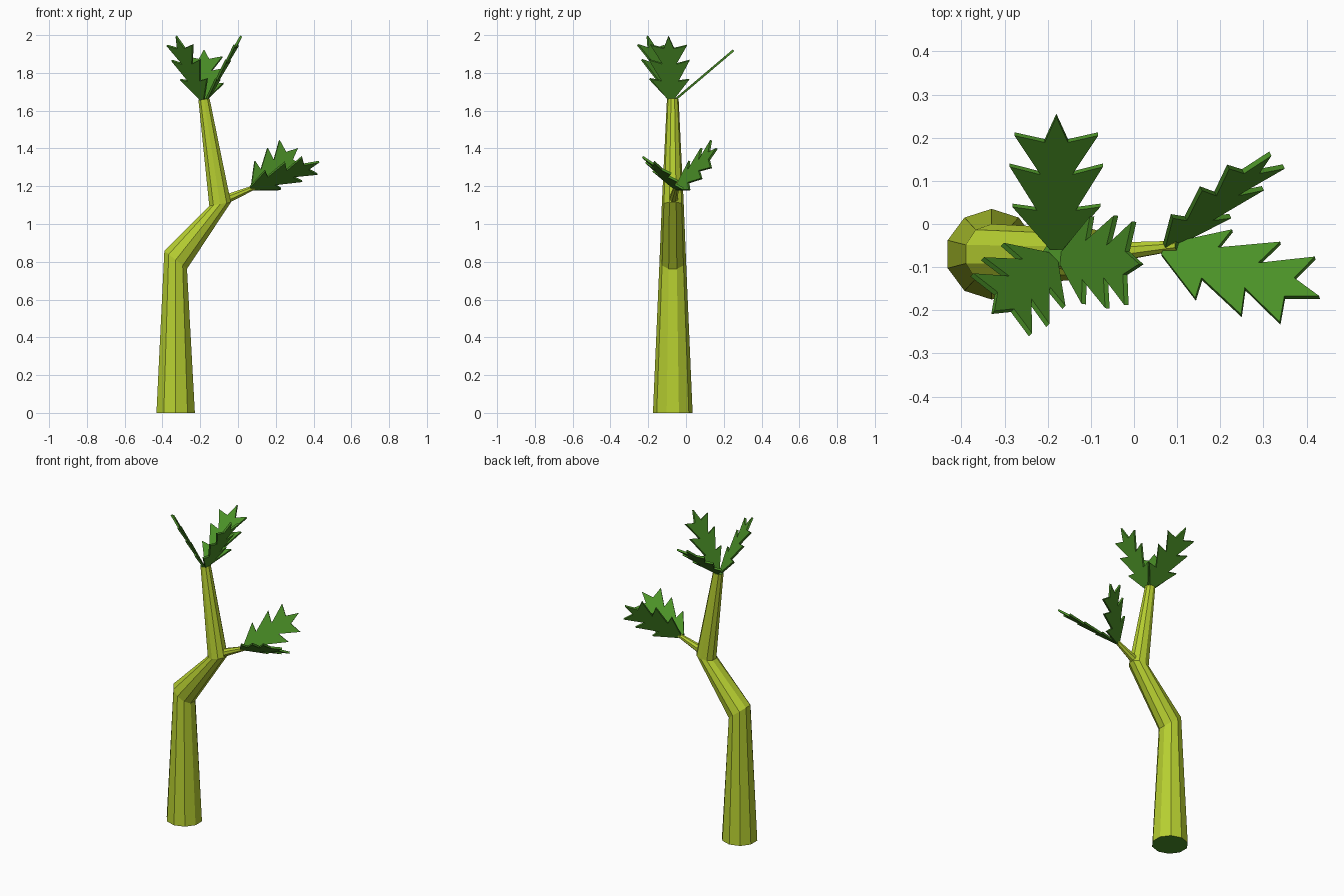
import bpy, bmesh
from math import sin, cos, pi
from mathutils import Vector

if "Cube" in bpy.data.objects:
    bpy.data.objects.remove(bpy.data.objects["Cube"])


def material(name, color):
    m = bpy.data.materials.new(name)
    m.diffuse_color = (*color, 1)
    m.use_nodes = True
    m.node_tree.nodes["Principled BSDF"].inputs["Base Color"].default_value = m.diffuse_color
    return m


BARK = material("yellow_green", (0.47, 0.62, 0.03))
LEAF = material("leaf_green", (0.07, 0.28, 0.02))


def finish(bm, name, *mats):
    bmesh.ops.recalc_face_normals(bm, faces=bm.faces)
    me = bpy.data.meshes.new(name)
    bm.to_mesh(me)
    bm.free()
    ob = bpy.data.objects.new(name, me)
    for m in mats:
        me.materials.append(m)
    bpy.context.collection.objects.link(ob)
    return ob


def tube(name, rings, sides):
    """Loft rings given as (centre, in-plane x/z radius vector, y radius)."""
    bm = bmesh.new()
    loops = []
    for c, u, ry in rings:
        loop = []
        for i in range(sides):
            a = 2 * pi * (i + 0.5) / sides
            loop.append(bm.verts.new(Vector(c) + cos(a) * Vector(u) + Vector((0, sin(a) * ry, 0))))
        loops.append(loop)
    for lo, hi in zip(loops, loops[1:]):
        for i in range(sides):
            j = (i + 1) % sides
            bm.faces.new((lo[i], lo[j], hi[j], hi[i]))
    # cut end caps are darker green
    for loop in (loops[0], loops[-1]):
        bm.faces.new(loop).material_index = 1
    return finish(bm, name, BARK, LEAF)


# half outline of a leaf: (distance along, half width)
HALF = [(0, 0.015), (0.125, 0.102), (0.115, 0.045), (0.243, 0.108),
        (0.22, 0.037), (0.335, 0.097), (0.315, 0.027)]
LENGTH, THICK = 0.39, 0.012


def leaf(name, base, tip, side):
    base, axis = Vector(base), Vector(tip) - Vector(base)
    k = axis.length / LENGTH
    axis.normalize()
    side = Vector(side)
    side = (side - side.dot(axis) * axis).normalized()
    normal = axis.cross(side)
    outline = HALF + [(LENGTH, 0)] + [(v, -w) for v, w in reversed(HALF)]
    bm = bmesh.new()
    verts = [bm.verts.new(base + axis * v * k + side * w - normal * THICK / 2) for v, w in outline]
    face = bm.faces.new(verts)
    ext = bmesh.ops.extrude_face_region(bm, geom=[face], use_keep_orig=True)
    moved = [g for g in ext["geom"] if isinstance(g, bmesh.types.BMVert)]
    bmesh.ops.translate(bm, vec=normal * THICK, verts=moved)
    bmesh.ops.triangulate(bm, faces=[f for f in bm.faces if len(f.verts) > 4])
    finish(bm, name, LEAF)


# bent trunk
tube("trunk", [((-0.33, -0.07, 0), (0.107, 0, 0), 0.105),
               ((-0.33, -0.07, 0.81), (0.063, 0, -0.05), 0.07),
               ((-0.095, -0.07, 1.105), (0.06, 0, 0.01), 0.058),
               ((-0.18, -0.07, 1.66), (0.031, 0, 0.005), 0.031)], 10)

# side branch
tube("branch", [((-0.09, -0.07, 1.12), (-0.011, 0, 0.026), 0.028),
                ((0.10, -0.05, 1.20), (-0.005, 0, 0.011), 0.012)], 8)

# leaves on the branch
leaf("branch_leaf_back", (0.08, -0.05, 1.19), (0.316, 0.163, 1.40), (-0.66, 0, 0.75))
leaf("branch_leaf_front", (0.07, -0.06, 1.19), (0.43, -0.17, 1.33), (0.3, 0.8, -0.5))

# leaves on the trunk top
leaf("crown_leaf_back", (-0.18, -0.055, 1.66), (-0.18, 0.252, 1.92), (1, 0, 0))
leaf("crown_leaf_right", (-0.165, -0.08, 1.66), (0.017, -0.093, 1.995), (0.1, 1, 0))
leaf("crown_leaf_left", (-0.19, -0.08, 1.66), (-0.327, -0.205, 1.995), (0.7, -0.7, 0))
